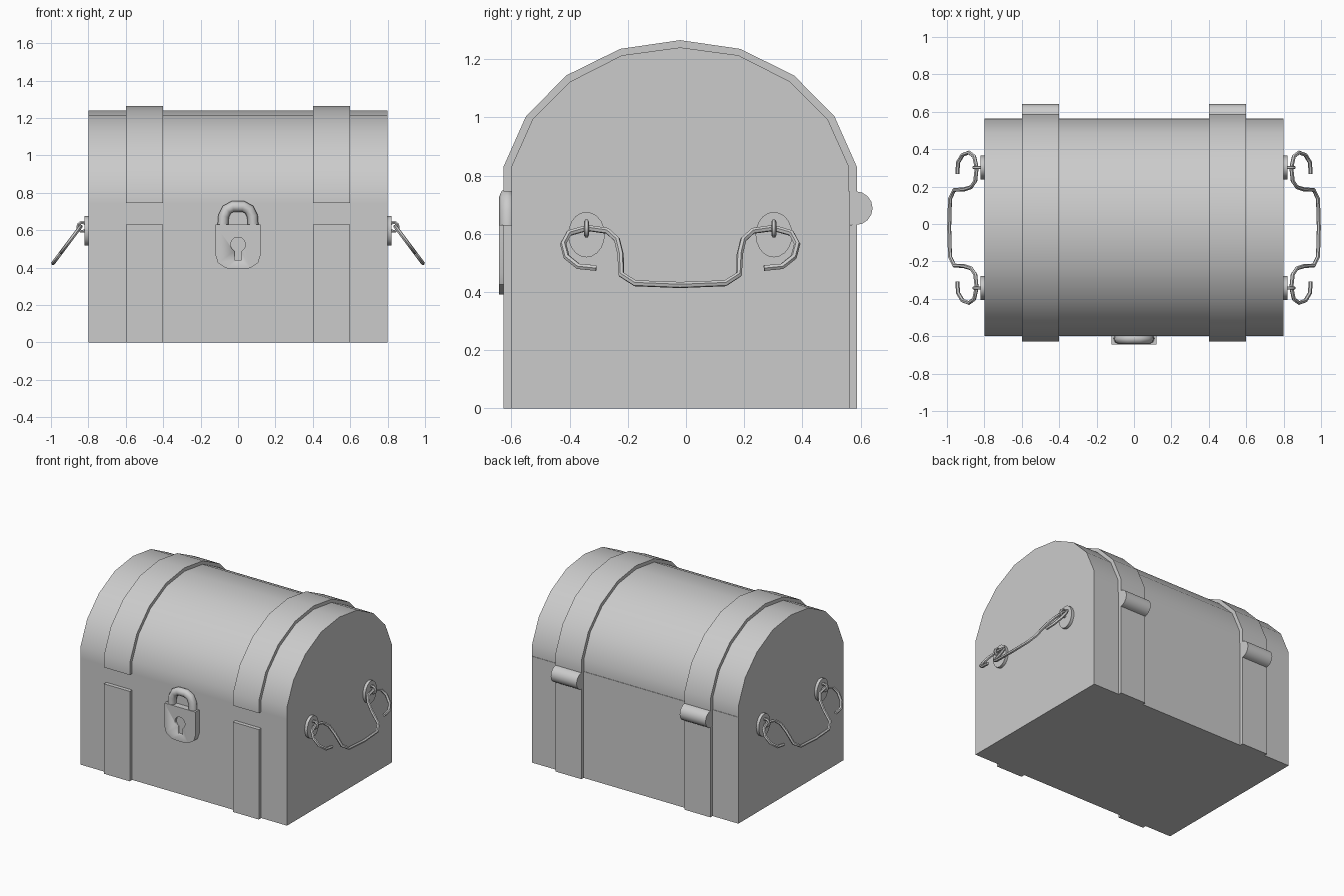
import bpy, bmesh
from math import sin, cos, pi, radians

if "Cube" in bpy.data.objects:
    bpy.data.objects.remove(bpy.data.objects["Cube"])

YC = -0.02  # the chest body sits slightly forward of the hinges


def finish(ob, mirror=False, angle=30):
    bpy.ops.object.select_all(action='DESELECT')
    ob.select_set(True)
    bpy.context.view_layer.objects.active = ob
    bpy.ops.object.shade_smooth_by_angle(angle=radians(angle))
    if mirror:
        ob.modifiers.new("mirror", 'MIRROR')
        bpy.ops.object.modifier_apply(modifier="mirror")
    return ob


def prism(name, pts, a, b, axis='x', mirror=False, angle=30):
    """Extrude a closed outline: (y, z) along x, or (x, z) along y."""
    place = (lambda p, t: (t, p[0], p[1])) if axis == 'x' else (lambda p, t: (p[0], t, p[1]))
    bm = bmesh.new()
    r0 = [bm.verts.new(place(p, a)) for p in pts]
    r1 = [bm.verts.new(place(p, b)) for p in pts]
    bm.faces.new(r0)
    bm.faces.new(r1[::-1])
    n = len(pts)
    for i in range(n):
        j = (i + 1) % n
        bm.faces.new((r0[i], r1[i], r1[j], r0[j]))
    bmesh.ops.recalc_face_normals(bm, faces=bm.faces)
    me = bpy.data.meshes.new(name)
    bm.to_mesh(me)
    bm.free()
    ob = bpy.data.objects.new(name, me)
    bpy.context.collection.objects.link(ob)
    return finish(ob, mirror, angle)


def tube(name, pts, radius, res=1, cyclic=False, mirror=False):
    """Round bar along a path."""
    cu = bpy.data.curves.new(name, 'CURVE')
    cu.dimensions = '3D'
    cu.bevel_depth = radius
    cu.bevel_resolution = res
    cu.use_fill_caps = True
    sp = cu.splines.new('POLY')
    sp.points.add(len(pts) - 1)
    for q, p in zip(sp.points, pts):
        q.co = (*p, 1)
    sp.use_cyclic_u = cyclic
    tmp = bpy.data.objects.new(name + "_path", cu)
    bpy.context.collection.objects.link(tmp)
    me = bpy.data.meshes.new_from_object(tmp.evaluated_get(bpy.context.evaluated_depsgraph_get()))
    bpy.data.objects.remove(tmp)
    ob = bpy.data.objects.new(name, me)
    bpy.context.collection.objects.link(ob)
    return finish(ob, mirror, 50)


def rect(y0, y1, z0, z1):
    return [(y0, z0), (y1, z0), (y1, z1), (y0, z1)]


def arch(half):
    """Full lid arch from its front half, mirrored about the chest middle."""
    front = [(YC - d, z) for d, z in half]
    back = [(YC + d, z) for d, z in half[-2::-1]]
    return front + back


# Body and arched lid
SPLIT = 0.745
prism("body", rect(-0.6, 0.563, 0, SPLIT), -0.8, 0.8)
inner = arch([(0.58, SPLIT), (0.58, 0.83), (0.507, 0.993), (0.377, 1.123), (0.2, 1.213), (0, 1.24)])
outer = arch([(0.607, SPLIT), (0.607, 0.83), (0.53, 1.003), (0.391, 1.144), (0.206, 1.235), (0, 1.265)])
prism("lid", inner, -0.8, 0.8)

# Straps on lid, front and back
prism("lid_strap", outer + inner[::-1], 0.4, 0.6, mirror=True)
prism("front_strap", rect(-0.627, -0.6, 0, 0.63), 0.4, 0.6, mirror=True)
prism("back_strap", rect(0.56, 0.587, 0, 0.63), 0.4, 0.6, mirror=True)

# Hinge barrels with a flat back
hinge = [(0.555, 0.632)] + [(0.583 + 0.058 * cos(t * pi / 8), 0.688 + 0.058 * sin(t * pi / 8))
                            for t in range(-4, 5)] + [(0.555, 0.746)]
prism("hinge", hinge, 0.4, 0.6, mirror=True)

# Padlock body with recessed keyhole
half = [(0.12, 0.63), (0.12, 0.465), (0.107, 0.425), (0.065, 0.398), (0.03, 0.392)]
lock = prism("lock_body", half + [(-x, z) for x, z in half[::-1]], -0.643, -0.595, 'y')
keyhole = [(0.04 * cos(radians(a)), 0.523 + 0.04 * sin(radians(a))) for a in range(-60, 241, 30)]
cutter = prism("keyhole_cutter", keyhole + [(-0.02, 0.44), (0.02, 0.44)], -0.7, -0.625, 'y')
cutter.hide_render = True
mod = lock.modifiers.new("keyhole", 'BOOLEAN')
mod.operation = 'DIFFERENCE'
mod.object = cutter
bpy.context.view_layer.objects.active = lock
bpy.ops.object.modifier_apply(modifier="keyhole")
bpy.data.objects.remove(cutter)

# Padlock shackle
arc = [(-0.081, 0.62), (-0.077, 0.675), (-0.06, 0.71), (-0.028, 0.727)]
tube("lock_shackle", [(x, -0.613, z) for x, z in arc + [(-x, z) for x, z in arc[::-1]]], 0.029, 2)

# Side handles: curled bars hanging out at a slant
bar = arch([(0.288, 0.482), (0.35, 0.488), (0.39, 0.52), (0.402, 0.565), (0.382, 0.602),
            (0.32, 0.62), (0.25, 0.61), (0.217, 0.58), (0.205, 0.53), (0.202, 0.46),
            (0.155, 0.43), (0, 0.424)])
tube("handle", [(0.845 + (0.615 - z) * 0.75, y, z) for y, z in bar], 0.011, mirror=True)

# Handle plates and eye rings
for side, y in (("front", YC - 0.322), ("back", YC + 0.322)):
    turn = [i * pi / 10 for i in range(20)]
    prism(side + "_handle_plate", [(y + 0.063 * cos(t), 0.597 + 0.078 * sin(t)) for t in turn],
          0.79, 0.82, mirror=True)
    tube(side + "_handle_ring", [(0.833 + 0.024 * cos(t), y, 0.618 + 0.024 * sin(t)) for t in turn[::2]],
         0.009, cyclic=True, mirror=True)
